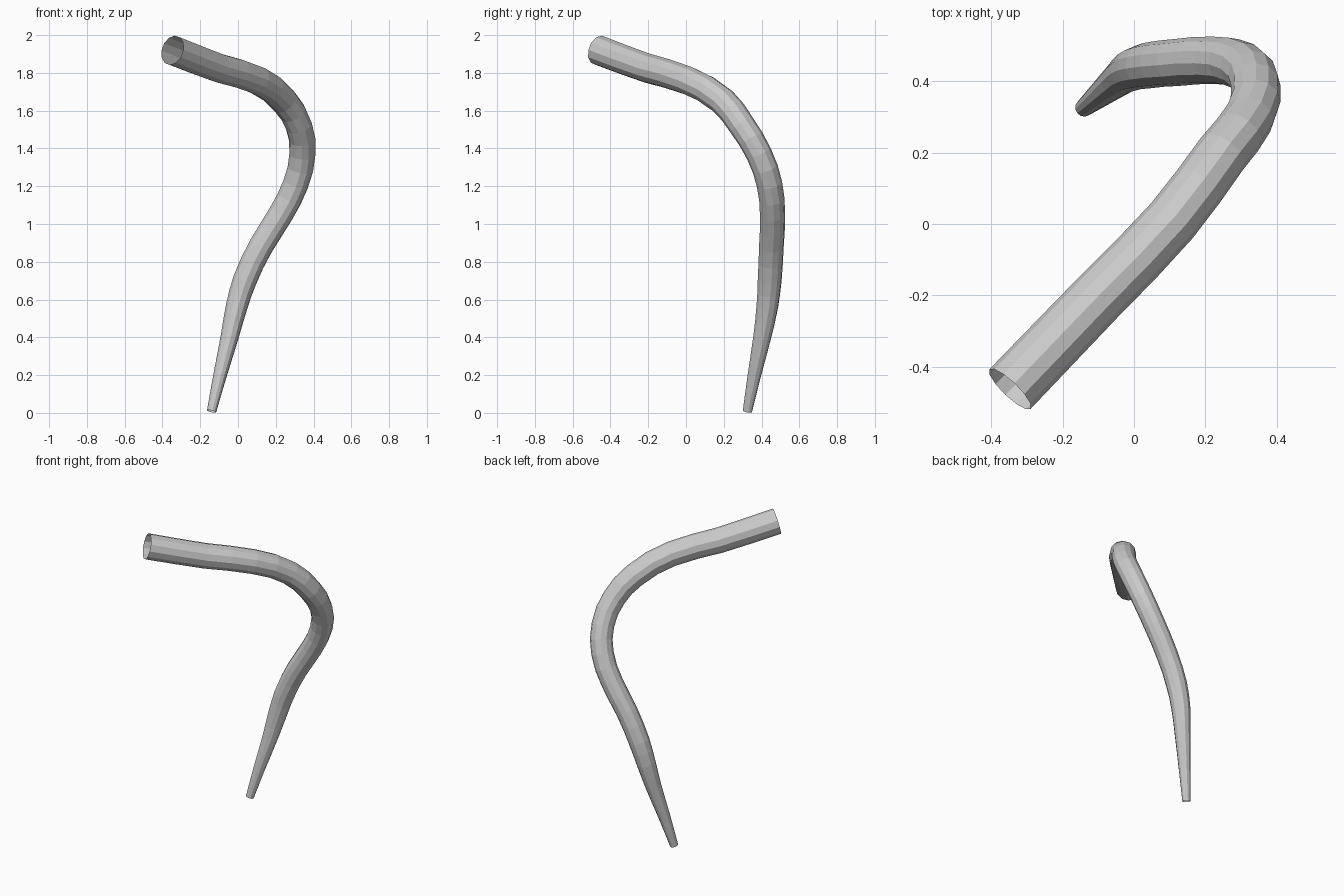
import bpy

if "Cube" in bpy.data.objects:
    bpy.data.objects.remove(bpy.data.objects["Cube"])

# Centreline of the bent tube: x, y, z, radius (thin foot up to the open mouth)
PATH = [
    (-0.140, 0.325, 0.008, 0.025),
    (-0.095, 0.362, 0.20, 0.036),
    (-0.045, 0.403, 0.40, 0.048),
    (-0.008, 0.430, 0.56, 0.058),
    (0.035, 0.443, 0.70, 0.064),
    (0.120, 0.452, 0.88, 0.066),
    (0.225, 0.458, 1.05, 0.067),
    (0.305, 0.442, 1.21, 0.068),
    (0.341, 0.387, 1.37, 0.069),
    (0.322, 0.297, 1.52, 0.071),
    (0.245, 0.195, 1.65, 0.074),
    (0.105, 0.008, 1.76, 0.076),
    (-0.100, -0.205, 1.825, 0.078),
    (-0.347, -0.462, 1.92, 0.080),
]

# Plain grey
grey = bpy.data.materials.new("plain grey")
grey.diffuse_color = (0.6, 0.6, 0.6, 1)
grey.use_nodes = True
grey.node_tree.nodes["Principled BSDF"].inputs["Base Color"].default_value = grey.diffuse_color

# Tube: a round 12-sided section swept along the path, both ends open
curve = bpy.data.curves.new("bent_tube", 'CURVE')
curve.dimensions = '3D'
curve.bevel_depth = 1.0
curve.bevel_resolution = 4
curve.use_fill_caps = False
curve.resolution_u = 2
spline = curve.splines.new('BEZIER')
spline.bezier_points.add(len(PATH) - 1)
for point, (x, y, z, r) in zip(spline.bezier_points, PATH):
    point.co = (x, y, z)
    point.radius = r
    point.handle_left_type = point.handle_right_type = 'AUTO'
spline.use_smooth = False
curve.materials.append(grey)
tube = bpy.data.objects.new("bent_tube", curve)
bpy.context.collection.objects.link(tube)

# Turn the sweep into a flat-shaded mesh
bpy.context.view_layer.objects.active = tube
tube.select_set(True)
bpy.ops.object.convert(target='MESH')
bpy.ops.object.shade_flat()
